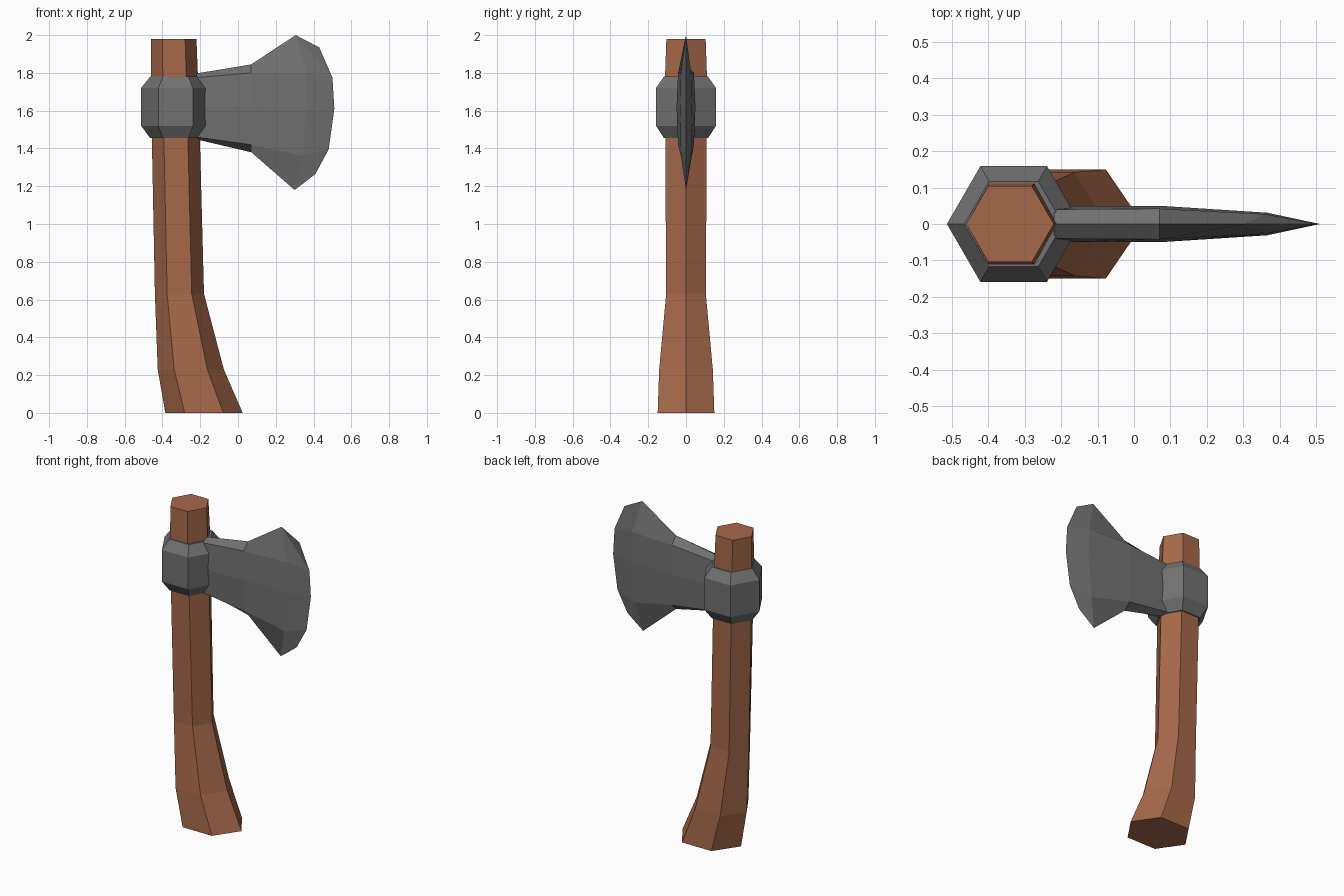
import bpy, bmesh, math

if "Cube" in bpy.data.objects:
    bpy.data.objects.remove(bpy.data.objects["Cube"])


def material(name, rgb):
    m = bpy.data.materials.new(name)
    m.diffuse_color = (*rgb, 1)
    m.use_nodes = True
    m.node_tree.nodes["Principled BSDF"].inputs["Base Color"].default_value = m.diffuse_color
    return m


wood = material("brown wood", (0.38, 0.14, 0.068))
metal = material("grey metal", (0.165, 0.165, 0.165))


def loft(name, rings, mat):
    """Skin a list of equal-length closed rings and cap both ends."""
    bm = bmesh.new()
    loops = [[bm.verts.new(p) for p in ring] for ring in rings]
    n = len(loops[0])
    for a, b in zip(loops, loops[1:]):
        for i in range(n):
            j = (i + 1) % n
            bm.faces.new((a[i], a[j], b[j], b[i]))
    bm.faces.new(loops[0])
    bm.faces.new(loops[-1])
    bmesh.ops.remove_doubles(bm, verts=bm.verts, dist=0.0005)
    bmesh.ops.recalc_face_normals(bm, faces=bm.faces)
    mesh = bpy.data.meshes.new(name)
    bm.to_mesh(mesh)
    bm.free()
    mesh.materials.append(mat)
    ob = bpy.data.objects.new(name, mesh)
    bpy.context.collection.objects.link(ob)
    return ob


def hexagon(cx, rx, ry, z):
    return [(cx + rx * math.cos(k * math.pi / 3),
             ry * math.sin(k * math.pi / 3) / math.sin(math.pi / 3), z)
            for k in range(6)]


# Handle: hexagonal shaft that flares and bends forward at the foot
loft("handle", [hexagon(*s) for s in (
    (-0.18, 0.205, 0.15, 0.0),
    (-0.25, 0.175, 0.142, 0.23),
    (-0.31, 0.13, 0.105, 0.63),
    (-0.33, 0.127, 0.11, 1.5),
    (-0.336, 0.124, 0.111, 1.78),
    (-0.34, 0.12, 0.104, 1.98))], wood)

# Collar: hexagonal band with bevelled rims
loft("collar", [hexagon(-0.33, r, r * 0.866, z) for r, z in (
    (0.135, 1.455), (0.183, 1.52), (0.183, 1.72), (0.135, 1.78))], metal)


# Blade: each station runs from top ridge to bottom ridge as (x, half thickness, z)
def blade_ring(points):
    return list(points) + [(x, -y, z) for x, y, z in reversed(points[1:-1])]


stations = (
    [(-0.22, 0, 1.797), (-0.22, 0.04, 1.775), (-0.22, 0.05, 1.62),
     (-0.22, 0.04, 1.46), (-0.22, 0, 1.448)],
    [(0.07, 0, 1.845), (0.07, 0.042, 1.80), (0.07, 0.05, 1.62),
     (0.07, 0.042, 1.42), (0.07, 0, 1.38)],
    [(0.305, 0, 2.0), (0.36, 0.027, 1.80), (0.365, 0.031, 1.61),
     (0.34, 0.027, 1.36), (0.30, 0, 1.18)],
)
bm_rings = [blade_ring(s) for s in stations]

# Cutting edge: five points on the centre plane, closed against the last station
edge = [(0.43, 0, 1.935), (0.50, 0, 1.775), (0.51, 0, 1.61),
        (0.48, 0, 1.395), (0.41, 0, 1.265)]
blade = loft("blade", bm_rings, metal)
bm = bmesh.new()
bm.from_mesh(blade.data)
cap = max(bm.faces, key=lambda f: f.calc_center_median().x if len(f.verts) == 8 else -9)
bm.faces.remove(cap)


def find(p):
    return min(bm.verts, key=lambda v: sum((a - b) ** 2 for a, b in zip(v.co, p)))


sides = [[find((x, s * y, z)) for x, y, z in stations[-1]] for s in (1, -1)]
tips = [bm.verts.new(p) for p in edge]
for row in sides:
    for i in range(4):
        bm.faces.new((row[i], row[i + 1], tips[i + 1], tips[i]))
    # Close the horn triangles' edges by sharing tip vertices with both sides
bmesh.ops.recalc_face_normals(bm, faces=bm.faces)
bm.to_mesh(blade.data)
bm.free()
